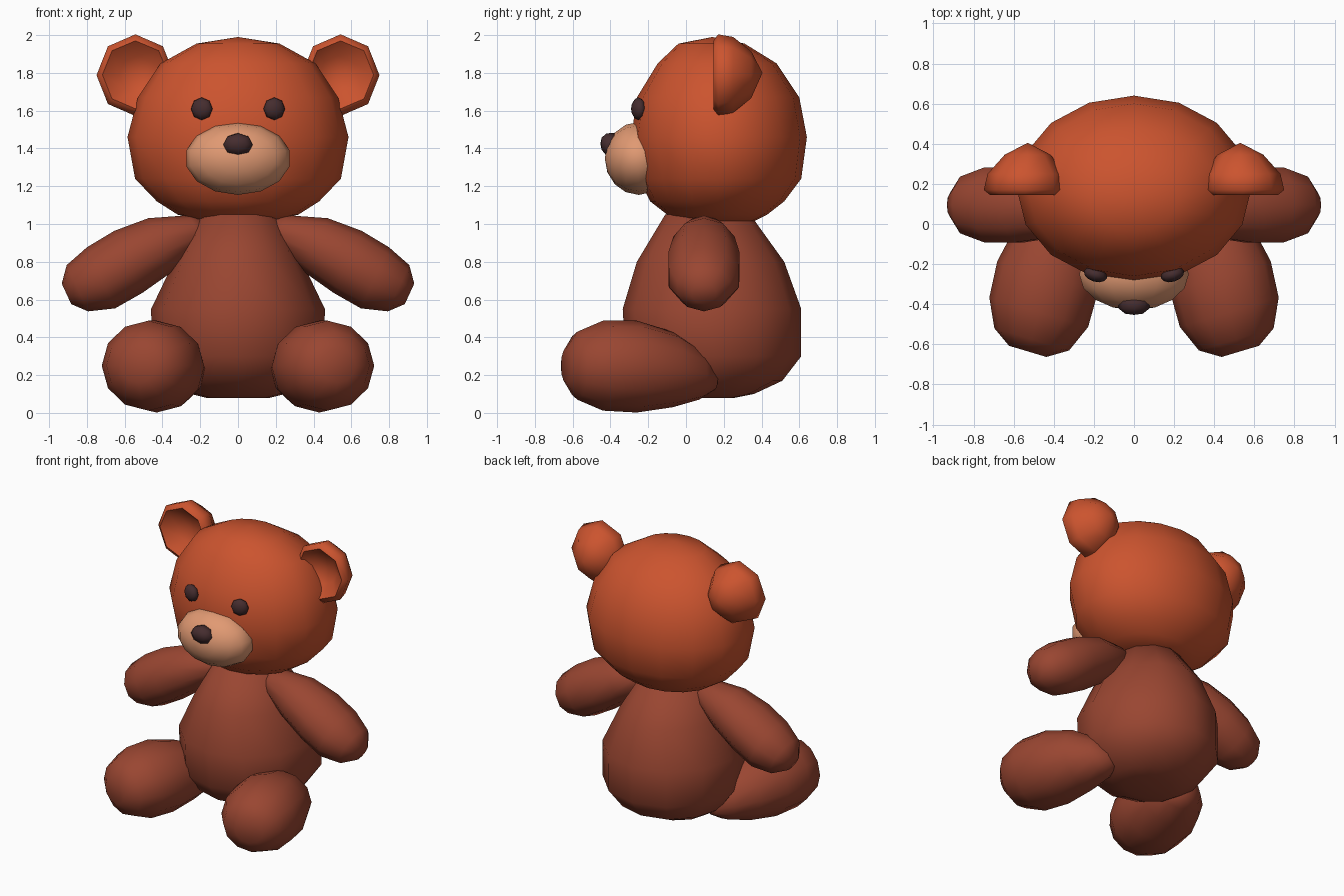
import bpy, bmesh, math
from mathutils import Vector, Matrix

if "Cube" in bpy.data.objects:
    bpy.data.objects.remove(bpy.data.objects["Cube"])


def material(name, rgb):
    m = bpy.data.materials.new(name)
    m.diffuse_color = (*rgb, 1)
    m.use_nodes = True
    m.node_tree.nodes["Principled BSDF"].inputs["Base Color"].default_value = m.diffuse_color
    return m


ORANGE = material("orange fur", (0.60, 0.088, 0.028))
BROWN = material("brown fur", (0.32, 0.061, 0.031))
TAN = material("tan muzzle", (0.75, 0.32, 0.17))
DARK = material("dark brown", (0.060, 0.026, 0.028))


def finish(bm, name, mat, sharp=None):
    bmesh.ops.remove_doubles(bm, verts=bm.verts, dist=0.0005)
    bmesh.ops.recalc_face_normals(bm, faces=bm.faces)
    for f in bm.faces:
        f.smooth = True
    if sharp:
        for e in bm.edges:
            if len(e.link_faces) == 2 and e.calc_face_angle() > math.radians(sharp):
                e.smooth = False
    me = bpy.data.meshes.new(name)
    bm.to_mesh(me)
    bm.free()
    me.materials.append(mat)
    ob = bpy.data.objects.new(name, me)
    bpy.context.collection.objects.link(ob)
    return ob


def loft(name, mat, rings, u, v, n, sharp=None):
    """Skin elliptical rings (centre, radius along u, radius along v)."""
    u, v = Vector(u).normalized(), Vector(v).normalized()
    bm = bmesh.new()
    loops = []
    for c, ru, rv in rings:
        ru, rv = max(ru, 1e-5), max(rv, 1e-5)
        loops.append([bm.verts.new(Vector(c) + u * ru * math.cos(a) + v * rv * math.sin(a))
                      for a in (2 * math.pi * i / n for i in range(n))])
    for a, b in zip(loops, loops[1:]):
        for i in range(n):
            j = (i + 1) % n
            bm.faces.new((a[i], a[j], b[j], b[i]))
    for ring, lp in ((rings[0], loops[0]), (rings[-1], loops[-1])):
        if ring[1] > 0:
            bm.faces.new(lp)
    return finish(bm, name, mat, sharp)


def upright(name, mat, profile, n):
    """Stack of level rings: (z, half width, front y, back y)."""
    rings = [((0, (f + b) / 2, z), r, (b - f) / 2) for z, r, f, b in profile]
    return loft(name, mat, rings, (1, 0, 0), (0, 1, 0), n)


def ball(name, mat, centre, size, seg, rows, turn=0):
    bm = bmesh.new()
    bmesh.ops.create_uvsphere(bm, u_segments=seg, v_segments=rows, radius=1)
    # poles point forwards
    mtx = (Matrix.Translation(centre) @ Matrix.Rotation(turn, 4, 'Z')
           @ Matrix.Diagonal((*size, 1)) @ Matrix.Rotation(math.pi / 2, 4, 'X'))
    bm.transform(mtx)
    return finish(bm, name, mat)


# Head
upright("head", ORANGE, [
    (1.99, 0, 0.14, 0.14), (1.955, 0.22, -0.04, 0.31), (1.85, 0.41, -0.15, 0.48),
    (1.67, 0.53, -0.26, 0.60), (1.46, 0.585, -0.29, 0.64), (1.24, 0.545, -0.25, 0.61),
    (1.12, 0.43, -0.19, 0.52), (1.05, 0.32, -0.10, 0.43), (1.015, 0.20, 0.0, 0.36)], 16)

# Body
upright("body", BROWN, [
    (1.05, 0.20, -0.11, 0.34), (0.80, 0.34, -0.26, 0.52), (0.55, 0.46, -0.335, 0.61),
    (0.30, 0.455, -0.32, 0.61), (0.17, 0.36, -0.22, 0.51), (0.10, 0.25, -0.08, 0.36),
    (0.08, 0.17, 0.0, 0.26)], 12)

# Muzzle and nose
ball("muzzle", TAN, (0, -0.25, 1.347), (0.28, 0.18, 0.193), 14, 8)
loft("nose", DARK, [((0, -0.37, 1.42), 0.078, 0.062), ((0, -0.42, 1.42), 0.078, 0.06),
                    ((0, -0.447, 1.425), 0.045, 0.032), ((0, -0.453, 1.425), 0, 0)],
     (1, 0, 0), (0, 0, 1), 8)

for s, side in ((-1, "left"), (1, "right")):
    # Eyes
    ball(side + "_eye", DARK, (0.192 * s, -0.252, 1.61), (0.06, 0.036, 0.06), 8, 6, 0.3 * s)

    # Cupped ears: domed back, rim, hollow front
    loft(side + "_ear", ORANGE, [
        ((0.53 * s, 0.405, 1.80), 0, 0), ((0.53 * s, 0.345, 1.79), 0.115, 0.125),
        ((0.54 * s, 0.25, 1.79), 0.19, 0.20), ((0.543 * s, 0.17, 1.788), 0.206, 0.216),
        ((0.543 * s, 0.145, 1.79), 0.175, 0.18), ((0.53 * s, 0.215, 1.79), 0.10, 0.10),
        ((0.53 * s, 0.235, 1.79), 0, 0)], (1, 0, 0), (0, 0, 1), 8, 75)

    # Arms
    arm = [(0.17, 0.98, 0.05), (0.22, 0.965, 0.09), (0.41, 0.89, 0.155), (0.58, 0.80, 0.18),
           (0.725, 0.715, 0.178), (0.85, 0.66, 0.135), (0.908, 0.63, 0.06)]
    loft(side + "_arm", BROWN, [((x * s, 0.095, z), r, r * 1.1) for x, z, r in arm],
         (0.42 * s, 0, 0.906), (0, 1, 0), 10)

    # Legs
    leg = [(0.53, -0.635, 0.25, 0.09), (0.51, -0.575, 0.25, 0.18), (0.475, -0.44, 0.25, 0.238),
           (0.43, -0.26, 0.245, 0.243), (0.38, -0.07, 0.23, 0.20), (0.33, 0.07, 0.205, 0.135),
           (0.30, 0.15, 0.18, 0.06)]
    loft(side + "_leg", BROWN, [((x * s, y, z), r * 1.08, r) for x, y, z, r in leg],
         (0.958, 0.286 * s, 0), (0, 0, 1), 12)
